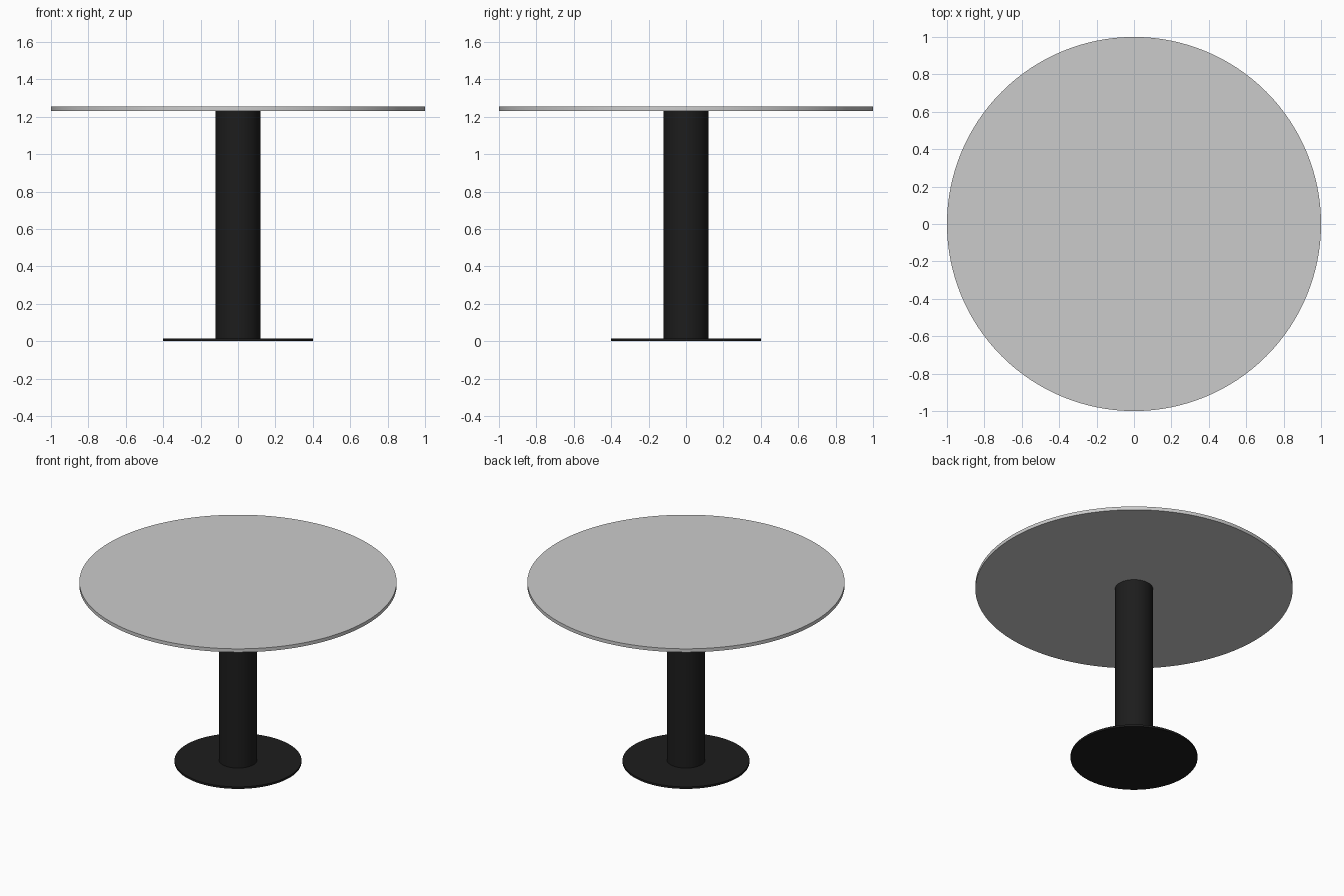
import bpy, math

if "Cube" in bpy.data.objects:
    bpy.data.objects.remove(bpy.data.objects["Cube"])

black = bpy.data.materials.new("black_metal")
black.diffuse_color = (0.012, 0.012, 0.012, 1)
black.use_nodes = True
black.node_tree.nodes["Principled BSDF"].inputs["Base Color"].default_value = black.diffuse_color


def disc(name, radius, z0, z1, mat=None):
    bpy.ops.mesh.primitive_cylinder_add(
        vertices=128, radius=radius, depth=z1 - z0, location=(0, 0, (z0 + z1) / 2))
    ob = bpy.context.object
    ob.name = name
    if mat:
        ob.data.materials.append(mat)
    bpy.ops.object.shade_smooth_by_angle(angle=math.radians(30))
    return ob


# Thin round floor plate, pedestal column and round top
disc("base_plate", 0.40, 0.0, 0.014, black)
disc("column", 0.12, 0.014, 1.23, black)
disc("table_top", 1.0, 1.23, 1.254)
